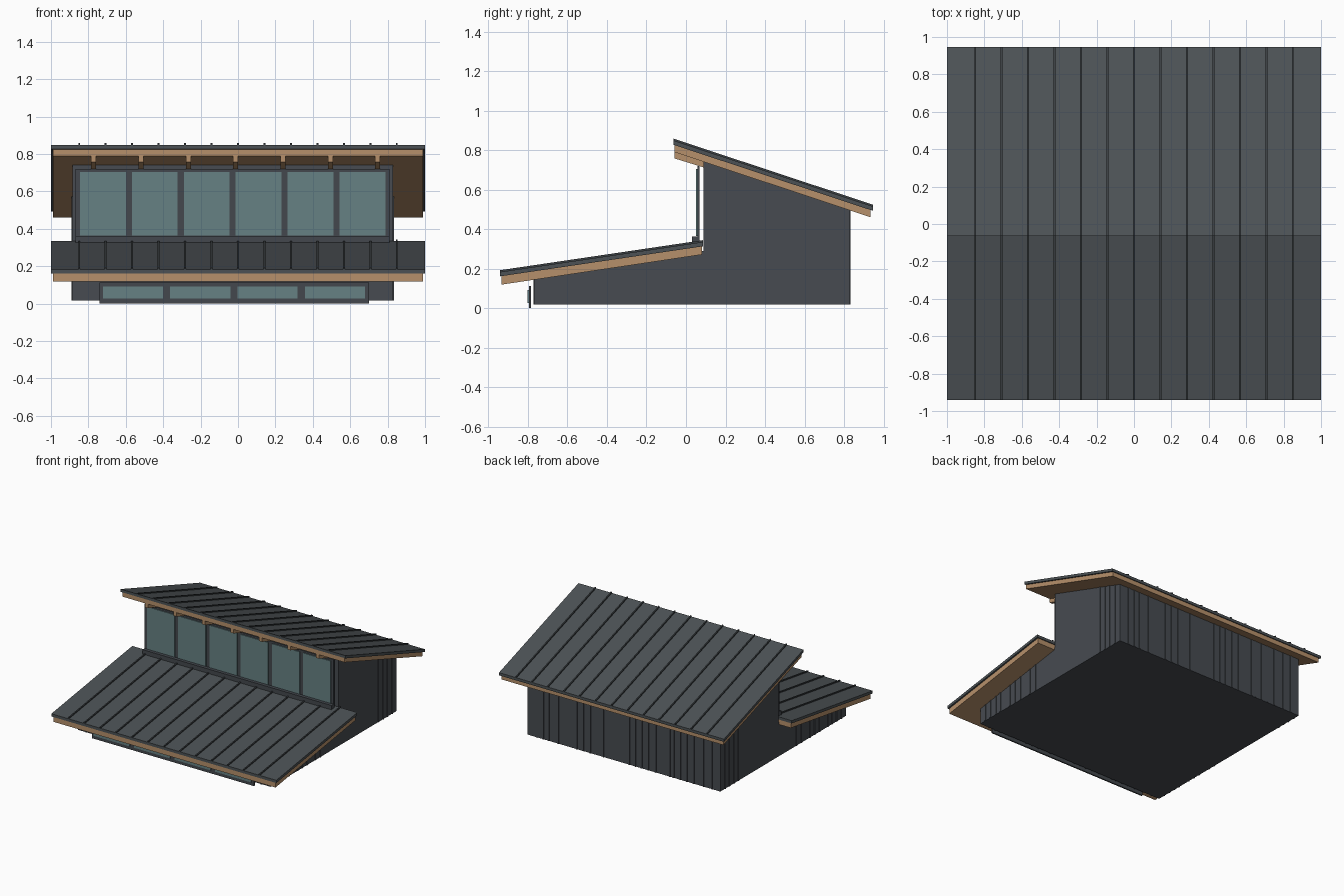
import bpy
import bmesh

cube = bpy.data.objects.get("Cube")
if cube:
    bpy.data.objects.remove(cube, do_unlink=True)


def material(name, rgb):
    m = bpy.data.materials.new(name)
    m.use_nodes = True
    m.diffuse_color = (*rgb, 1)
    m.node_tree.nodes["Principled BSDF"].inputs["Base Color"].default_value = (*rgb, 1)
    return m


CLADDING = material("charcoal cladding", (0.063, 0.070, 0.082))
METAL = material("dark roof metal", (0.072, 0.083, 0.090))
SEAM = material("roof seam", (0.042, 0.049, 0.054))
WOOD = material("warm timber", (0.47, 0.28, 0.145))
GLASS = material("teal glass", (0.132, 0.220, 0.228))
FRAME = material("window frame", (0.056, 0.064, 0.074))


def extrude_profiles(name, parts, mat):
    """Each part is (x0, x1, profile of (y, z) points); all share one object."""
    bm = bmesh.new()
    for x0, x1, profile in parts:
        face = bm.faces.new([bm.verts.new((x0, y, z)) for y, z in profile])
        made = bmesh.ops.extrude_face_region(bm, geom=[face])["geom"]
        moved = [v for v in made if isinstance(v, bmesh.types.BMVert)]
        bmesh.ops.translate(bm, verts=moved, vec=(x1 - x0, 0, 0))
    bmesh.ops.recalc_face_normals(bm, faces=bm.faces)
    mesh = bpy.data.meshes.new(name)
    bm.to_mesh(mesh)
    bm.free()
    mesh.materials.append(mat)
    obj = bpy.data.objects.new(name, mesh)
    bpy.context.collection.objects.link(obj)
    return obj


def rect(y0, y1, z0, z1):
    return [(y0, z0), (y1, z0), (y1, z1), (y0, z1)]


def slope(y0, z0, y1, z1, thick):
    return [(y0, z0), (y1, z1), (y1, z1 - thick), (y0, z0 - thick)]


# House body
LEFT, RIGHT, FRONT, BACK, STEP, BASE = -0.885, 0.83, -0.768, 0.828, 0.088, 0.018
body = [(FRONT, BASE), (BACK, BASE), (BACK, 0.497), (STEP, 0.743),
        (STEP, 0.29), (FRONT, 0.155)]
extrude_profiles("house_body", [(LEFT, RIGHT, body)], CLADDING)


# Vertical battens, irregularly spaced
def wall_top(y):
    if y > STEP:
        return 0.743 - (y - STEP) * 0.332
    return 0.155 + (y - FRONT) * 0.15


W, D = 0.006, 0.005
across = [0.745, 0.69, 0.64, 0.555, 0.39, 0.335, 0.27, 0.155, -0.075, -0.13,
          -0.185, -0.245, -0.31, -0.435, -0.47, -0.53, -0.585, -0.65, -0.735, -0.81]
along = [0.77, 0.71, 0.655, 0.6, -0.14, -0.2, -0.31, -0.37, -0.43, -0.54,
         -0.59, -0.65, -0.71]
back, front, sides = [], [], []
for x in across:
    back.append((x - W, x + W, rect(BACK, BACK + D, BASE, wall_top(BACK))))
    front.append((x - W, x + W, rect(FRONT - D, FRONT, BASE, wall_top(FRONT))))
for y in along:
    for x in (LEFT - D, RIGHT):
        sides.append((x, x + D, rect(y - W, y + W, BASE, wall_top(y))))
extrude_profiles("back_battens", back, CLADDING)
extrude_profiles("front_battens", front, CLADDING)
extrude_profiles("side_battens", sides, CLADDING)


# Roofs: metal sheet, timber deck and standing seams
def roof(name, metal, deck, sheet, timber):
    extrude_profiles(name + "_metal", [(-1, 1, slope(*metal, sheet))], METAL)
    extrude_profiles(name + "_timber", [(-0.988, 0.988, slope(*deck, timber))], WOOD)
    y0, z0, y1, z1 = metal
    rib = slope(y0, z0 + 0.009, y1, z1 + 0.009, 0.011)
    ribs = [(i * 0.1415 - 0.005, i * 0.1415 + 0.005, rib) for i in range(-6, 7)]
    extrude_profiles(name + "_seams", ribs, SEAM)


roof("upper_roof", (-0.063, 0.849, 0.946, 0.515), (-0.058, 0.829, 0.935, 0.499), 0.022, 0.039)
roof("lower_roof", (-0.942, 0.183, 0.086, 0.335), (-0.935, 0.162, 0.08, 0.314), 0.022, 0.043)

# Rafter tails beneath the upper overhang
tail = slope(-0.058, 0.79, STEP + 0.01, 0.742, 0.032)
tails = [(-0.026 + i * 0.253, 0.001 + i * 0.253, tail) for i in range(-3, 4)]
extrude_profiles("rafter_tails", tails, WOOD)


# Window bands: frame board with panes set on its front
def window_band(name, x0, x1, y, z0, z1, panes, first, pitch, width, p0, p1):
    extrude_profiles(name + "_frame", [(x0, x1, rect(y, y + 0.011, z0, z1))], FRAME)
    plates = [(first + i * pitch, first + i * pitch + width, rect(y - 0.007, y, p0, p1))
              for i in range(panes)]
    extrude_profiles(name + "_glass", plates, GLASS)


window_band("upper_window", -0.87, 0.81, 0.058, 0.335, 0.72,
            6, -0.845, 0.2775, 0.245, 0.365, 0.705)
window_band("lower_window", -0.74, 0.70, -0.796, 0, 0.112,
            4, -0.723, 0.36, 0.322, 0.027, 0.092)
extrude_profiles("upper_window_sill", [(-0.87, 0.81, rect(0.03, 0.066, 0.32, 0.362))], FRAME)
